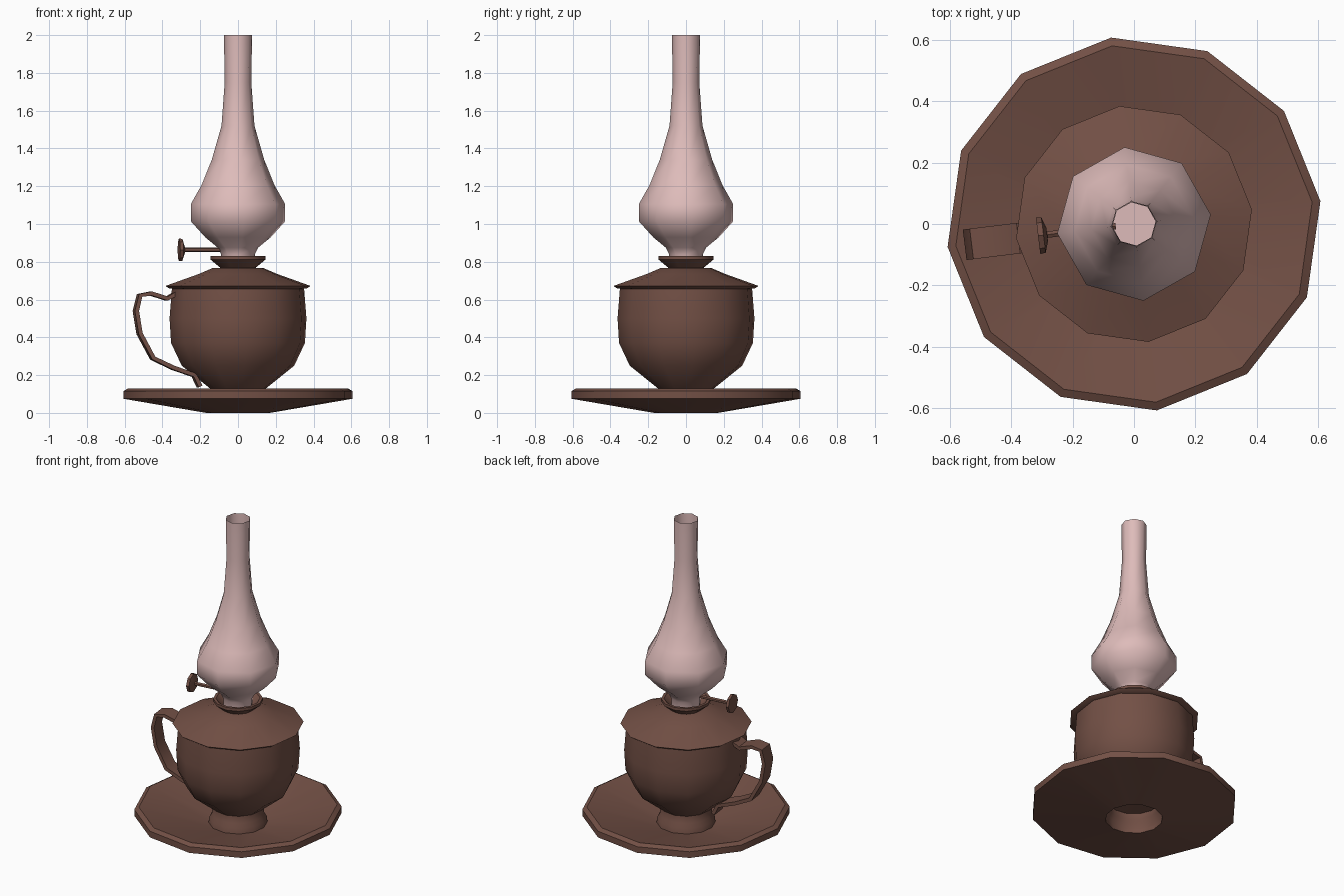
import bpy, bmesh, math
from mathutils import Vector, Matrix

if "Cube" in bpy.data.objects:
    bpy.data.objects.remove(bpy.data.objects["Cube"])

TURN = math.radians(7)  # the whole lamp is turned slightly about z


def material(name, rgb):
    m = bpy.data.materials.new(name)
    m.diffuse_color = (*rgb, 1)
    m.use_nodes = True
    m.node_tree.nodes["Principled BSDF"].inputs["Base Color"].default_value = m.diffuse_color
    return m


brown = material("brown", (0.17, 0.08, 0.06))
pink = material("pink_glass", (0.73, 0.50, 0.49))


def finish(name, bm, mat, angle):
    bmesh.ops.recalc_face_normals(bm, faces=bm.faces)
    bm.transform(Matrix.Rotation(TURN, 4, 'Z'))
    me = bpy.data.meshes.new(name)
    bm.to_mesh(me)
    bm.free()
    me.materials.append(mat)
    ob = bpy.data.objects.new(name, me)
    bpy.context.collection.objects.link(ob)
    bpy.ops.object.select_all(action='DESELECT')
    ob.select_set(True)
    bpy.context.view_layer.objects.active = ob
    if angle:
        bpy.ops.object.shade_smooth_by_angle(angle=math.radians(angle))
    return ob


def lathe(name, profile, sides, mat, angle=40, closed=False, cap_bottom=False, axis=None):
    """Revolve (radius, height) points; optional matrix places the axis."""
    bm = bmesh.new()
    rings = [[bm.verts.new((r * math.cos(i * math.tau / sides),
                            r * math.sin(i * math.tau / sides), z))
              for i in range(sides)] for r, z in profile]
    pairs = list(zip(rings, rings[1:]))
    if closed:
        pairs.append((rings[-1], rings[0]))
    for a, b in pairs:
        for i in range(sides):
            j = (i + 1) % sides
            bm.faces.new((a[i], a[j], b[j], b[i]))
    if cap_bottom:
        bm.faces.new(rings[0])
    if axis:
        bm.faces.new(rings[-1])
        bm.transform(axis)
    return finish(name, bm, mat, angle)


# Saucer with an open centre
lathe("saucer", [(0.17, 0.0), (0.612, 0.075), (0.612, 0.115), (0.585, 0.13),
                 (0.17, 0.025)], 12, brown, 35, closed=True)

# Cup body and its foot
lathe("cup", [(0.175, 0.01), (0.17, 0.06), (0.155, 0.085), (0.15, 0.13),
              (0.30, 0.25), (0.357, 0.37), (0.365, 0.50), (0.352, 0.665)],
      12, brown, 50, cap_bottom=False)
lathe("cup_floor", [(0.151, 0.12), (0.04, 0.125)], 12, brown, 40, cap_bottom=False)
lathe("cup_floor_centre", [(0.04, 0.125), (0.001, 0.125)], 12, brown, 40)

# Lid with an overhanging brim
lathe("lid", [(0.34, 0.655), (0.37, 0.66), (0.387, 0.672), (0.21, 0.735),
              (0.135, 0.767), (0.05, 0.77)], 12, brown, 35)

# Burner collar, an open flared bowl
lathe("burner_collar", [(0.09, 0.765), (0.147, 0.812), (0.147, 0.83), (0.13, 0.83),
                        (0.085, 0.785), (0.02, 0.785)], 12, brown, 35)

# Glass chimney
lathe("glass_chimney", [(0.088, 0.79), (0.09, 0.84), (0.108, 0.875), (0.175, 0.93),
                        (0.252, 1.015), (0.252, 1.105), (0.195, 1.205),
                        (0.14, 1.34), (0.088, 1.52), (0.071, 1.75), (0.075, 2.0)],
      8, pink, 60, cap_bottom=True)

# Wick knob: rod and disc along -x
to_x = Matrix.Translation((0, 0, 0.863)) @ Matrix.Rotation(-math.pi / 2, 4, 'Y')
lathe("knob_rod", [(0.012, 0.06), (0.012, 0.30)], 6, brown, 40,
      cap_bottom=True, axis=to_x)
lathe("knob_disc", [(0.022, 0.285), (0.058, 0.297), (0.060, 0.315)], 8, brown, 40,
      cap_bottom=True, axis=to_x)

# Handle: flat strap swept along a path in the xz plane
path = [Vector(p) for p in [(-0.335, 0.63), (-0.38, 0.605), (-0.465, 0.632),
                            (-0.525, 0.622), (-0.545, 0.54), (-0.525, 0.42),
                            (-0.455, 0.29), (-0.35, 0.24), (-0.235, 0.20),
                            (-0.205, 0.14)]]
W, T = 0.05, 0.011
bm = bmesh.new()
sections = []
for i, p in enumerate(path):
    d = (path[min(i + 1, len(path) - 1)] - path[max(i - 1, 0)]).normalized()
    n = Vector((-d.y, d.x)) * T
    sections.append([bm.verts.new((p.x + s * n.x, y, p.y + s * n.y))
                     for s, y in ((1, -W), (1, W), (-1, W), (-1, -W))])
for a, b in zip(sections, sections[1:]):
    for i in range(4):
        j = (i + 1) % 4
        bm.faces.new((a[i], a[j], b[j], b[i]))
bm.faces.new(sections[0])
bm.faces.new(sections[-1])
finish("handle", bm, brown, 40)
